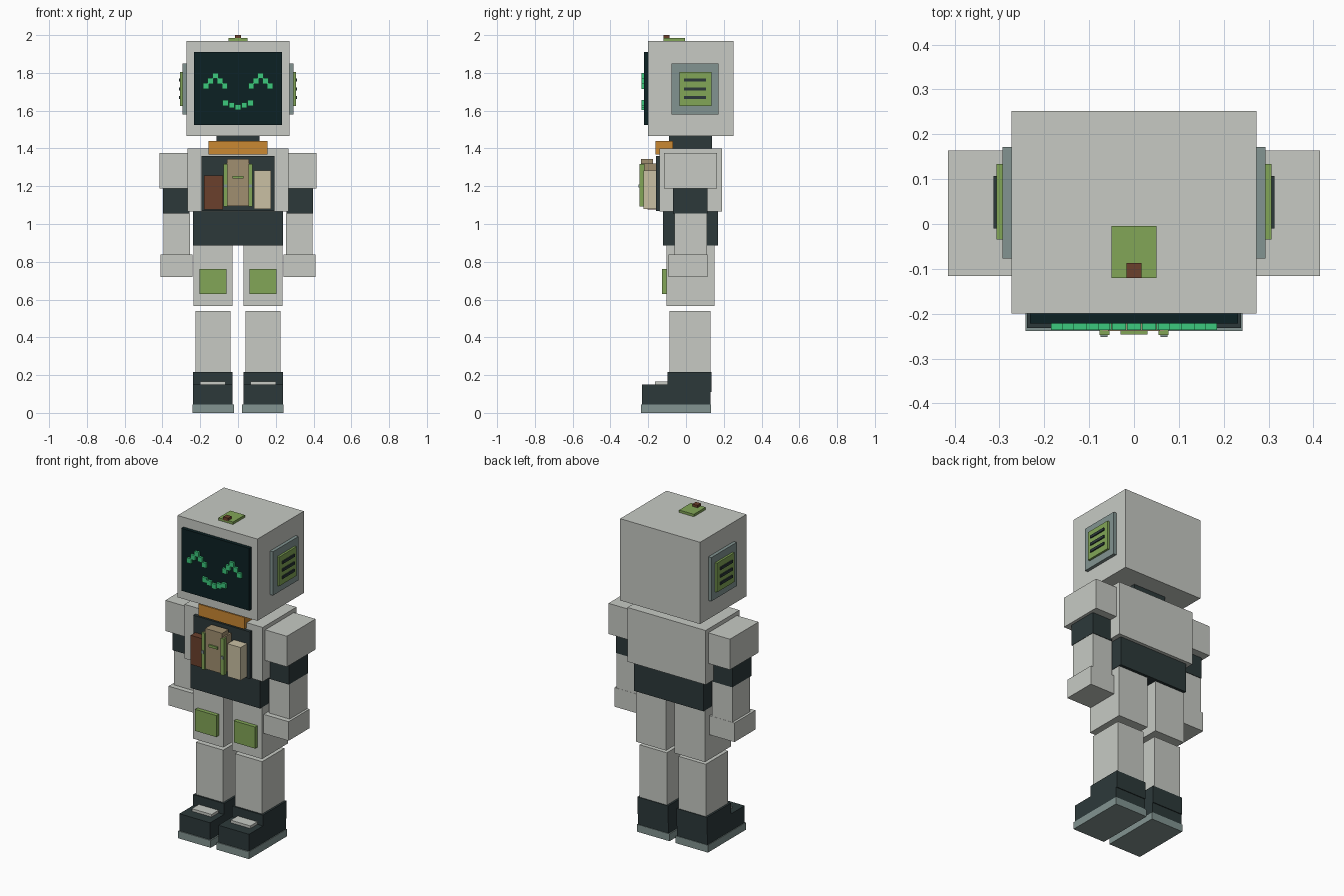
import bpy, bmesh


def material(name, r, g, b):
    def lin(c):
        c /= 255
        return c / 12.92 if c <= 0.04045 else ((c + 0.055) / 1.055) ** 2.4
    m = bpy.data.materials.new(name)
    m.diffuse_color = (lin(r), lin(g), lin(b), 1)
    return m


SHELL = material("pale_grey", 199, 202, 196)
DARK = material("dark_slate", 44, 57, 58)
GLASS = material("screen_black", 12, 33, 36)
GLOW = material("mint_glow", 60, 200, 125)
ORANGE = material("orange", 202, 136, 50)
BROWN = material("red_brown", 107, 64, 44)
TAN = material("tan", 160, 143, 112)
CREAM = material("cream", 202, 192, 163)
GREEN = material("leaf_green", 130, 166, 87)
STEEL = material("blue_grey", 130, 148, 145)


def boxes(name, mat, *ranges):
    """One object made of boxes, each given as (x0, x1, y0, y1, z0, z1)."""
    bm = bmesh.new()
    for x0, x1, y0, y1, z0, z1 in ranges:
        for v in bmesh.ops.create_cube(bm, size=1)["verts"]:
            v.co = (x1 if v.co.x > 0 else x0,
                    y1 if v.co.y > 0 else y0,
                    z1 if v.co.z > 0 else z0)
    bmesh.ops.recalc_face_normals(bm, faces=bm.faces)
    me = bpy.data.meshes.new(name)
    bm.to_mesh(me)
    bm.free()
    me.materials.append(mat)
    ob = bpy.data.objects.new(name, me)
    bpy.context.collection.objects.link(ob)
    return ob


def pair(name, mat, *ranges):
    """The same boxes on the right (+x) and mirrored on the left."""
    boxes(name + "_right", mat, *ranges)
    boxes(name + "_left", mat, *[(-b, -a, *rest) for a, b, *rest in ranges])


# Head, face screen and top button
boxes("head", SHELL, (-0.273, 0.273, -0.2, 0.252, 1.465, 1.97))
boxes("face_screen", GLASS, (-0.232, 0.232, -0.222, -0.19, 1.525, 1.91))
boxes("top_plate", GREEN, (-0.05, 0.05, -0.12, -0.005, 1.96, 1.985))
boxes("top_button", BROWN, (-0.017, 0.017, -0.12, -0.087, 1.98, 2.0))


# Pixel eyes and smile
def pixels(cells, half=0.0155):
    return [(x - half, x + half, -0.236, -0.215, z - half, z + half) for x, z in cells]


pair("eye", GLOW, *pixels([(0.12 + 0.025 * i, 1.785 - 0.027 * abs(i))
                           for i in range(-2, 3)]))
boxes("smile", GLOW, *pixels([(0.033 * i, 1.618 + 0.011 * abs(i))
                              for i in range(-2, 3)]))

# Ear pads with three slots
pair("ear_plate", STEEL, (0.26, 0.293, -0.077, 0.172, 1.58, 1.85))
pair("ear_pad", GREEN, (0.28, 0.306, -0.035, 0.134, 1.625, 1.805))
pair("ear_slots", DARK, *[(0.295, 0.313, -0.01, 0.107, z - 0.008, z + 0.008)
                          for z in (1.67, 1.715, 1.762)])

# Neck, torso and hips
boxes("neck", DARK, (-0.113, 0.113, -0.09, 0.137, 1.38, 1.475))
boxes("collar", ORANGE, (-0.157, 0.157, -0.162, -0.07, 1.368, 1.44))
boxes("torso", SHELL, (-0.267, 0.267, -0.14, 0.19, 1.065, 1.4))
boxes("chest_panel", DARK, (-0.193, 0.193, -0.16, -0.13, 1.07, 1.36))
boxes("hips", DARK, (-0.238, 0.238, -0.123, 0.169, 0.885, 1.065))

# Chest gear: red pouch, cream pouch, tan pack with green straps
boxes("red_pouch", BROWN, (-0.18, -0.08, -0.205, -0.155, 1.077, 1.257))
boxes("cream_pouch", CREAM, (0.085, 0.175, -0.224, -0.155, 1.08, 1.283))
boxes("pack", TAN, (-0.07, 0.067, -0.238, -0.158, 1.095, 1.32),
      (-0.058, 0.058, -0.238, -0.175, 1.31, 1.345))
boxes("pack_handle", GREEN, (-0.03, 0.03, -0.246, -0.235, 1.24, 1.255))
pair("pack_strap", GREEN, (0.055, 0.077, -0.247, -0.22, 1.092, 1.318))
pair("strap_clip", STEEL, (0.059, 0.075, -0.252, -0.24, 1.192, 1.21))

# Arms
pair("shoulder", SHELL, (0.255, 0.415, -0.116, 0.164, 1.187, 1.376))
pair("upper_arm", DARK, (0.257, 0.397, -0.07, 0.115, 1.055, 1.187))
pair("forearm", SHELL, (0.255, 0.395, -0.06, 0.112, 0.83, 1.055))
pair("hand", SHELL, (0.24, 0.41, -0.092, 0.113, 0.72, 0.838))

# Legs
pair("thigh", SHELL, (0.029, 0.236, -0.102, 0.152, 0.565, 0.885))
pair("knee_patch", GREEN, (0.06, 0.205, -0.126, -0.095, 0.63, 0.763))
pair("shin", SHELL, (0.04, 0.226, -0.087, 0.13, 0.2, 0.54))

# Shoes
pair("boot", DARK, (0.028, 0.238, -0.232, 0.129, 0.045, 0.15),
     (0.028, 0.238, -0.097, 0.134, 0.11, 0.217))
pair("boot_lace", SHELL, (0.065, 0.2, -0.165, -0.09, 0.145, 0.166))
pair("sole", STEEL, (0.02, 0.242, -0.238, 0.132, 0.0, 0.045))
